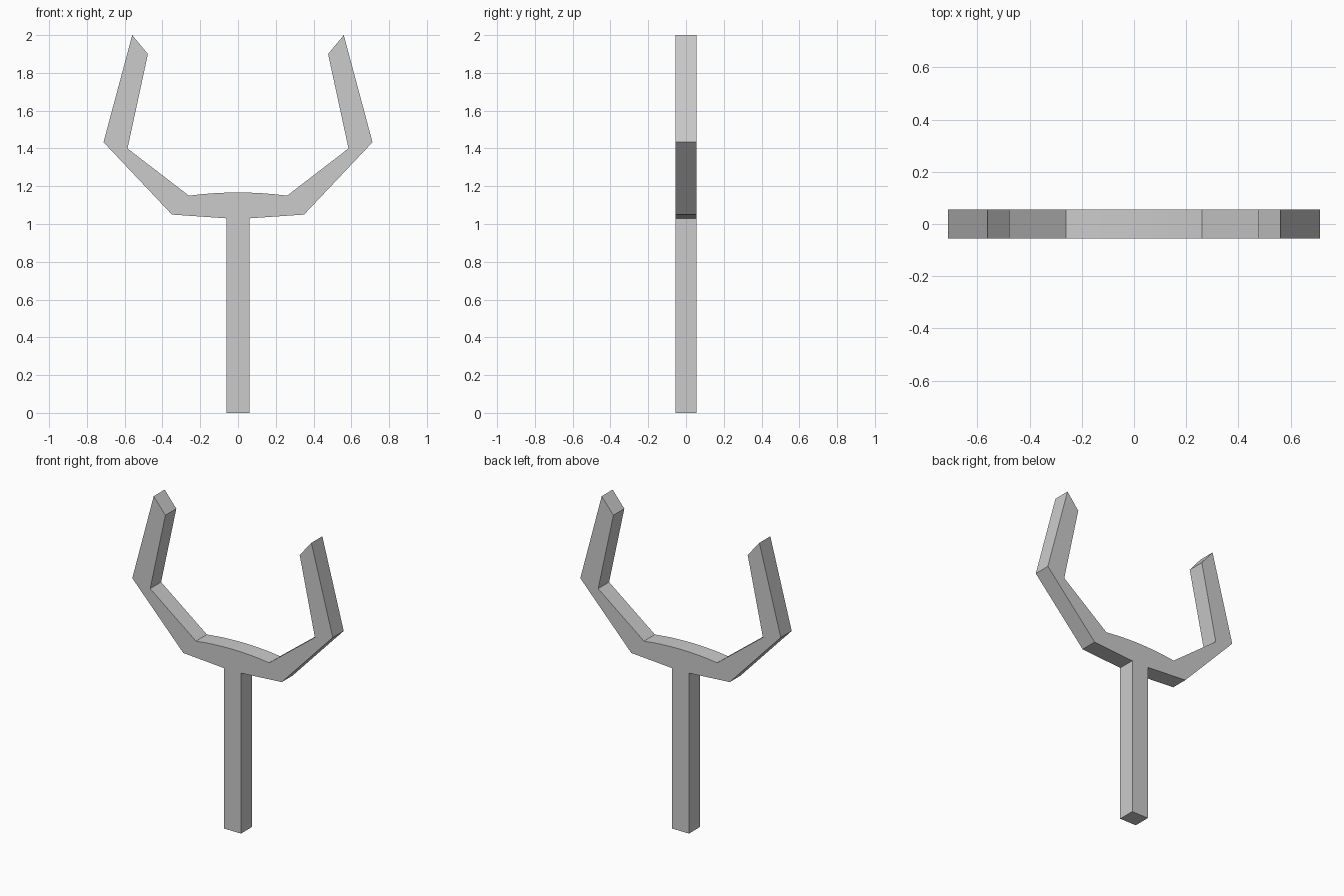
import bpy, bmesh

if "Cube" in bpy.data.objects:
    bpy.data.objects.remove(bpy.data.objects["Cube"])

HALF_DEPTH = 0.0555

# Right half of the outline: stem, underside of fork, prong tip, inner edge
right = [(0.06, 0), (0.06, 1.03), (0.35, 1.05), (0.712, 1.433), (0.56, 2.0),
         (0.477, 1.9), (0.585, 1.4)]
# Gently bowed top of the crossbar
right += [(x, 1.167 - 0.017 * (x / 0.26) ** 2) for x in (0.26, 0.195, 0.13, 0.065)]
outline = right + [(0, 1.167)] + [(-x, z) for x, z in reversed(right)]

# Extrude the mirrored outline front to back
bm = bmesh.new()
front = bm.faces.new([bm.verts.new((x, -HALF_DEPTH, z)) for x, z in outline])
ext = bmesh.ops.extrude_face_region(bm, geom=[front], use_keep_orig=True)
moved = [v for v in ext["geom"] if isinstance(v, bmesh.types.BMVert)]
bmesh.ops.translate(bm, verts=moved, vec=(0, 2 * HALF_DEPTH, 0))
bmesh.ops.recalc_face_normals(bm, faces=bm.faces)

mesh = bpy.data.meshes.new("forked_stand")
bm.to_mesh(mesh)
bm.free()
bpy.context.collection.objects.link(bpy.data.objects.new("forked_stand", mesh))
